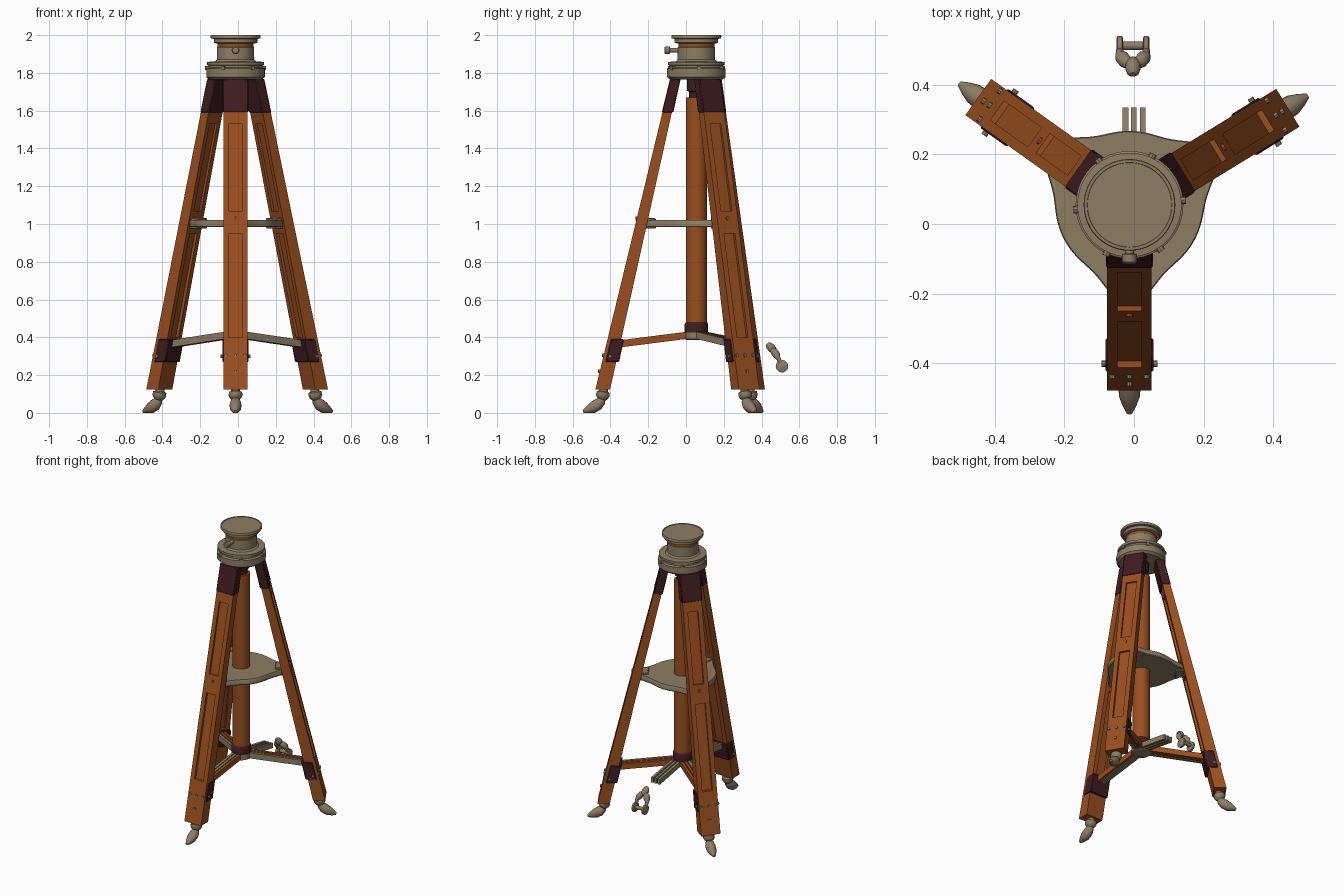
import bpy, bmesh, math
from mathutils import Vector

if "Cube" in bpy.data.objects:
    bpy.data.objects.remove(bpy.data.objects["Cube"])

CX, CY = -0.013, 0.055                      # centre axis of the tripod
LEGS = {"front": -90, "right": 31.5, "left": 144.5}


def material(name, rgb):
    m = bpy.data.materials.new(name)
    m.diffuse_color = (*rgb, 1)
    m.use_nodes = True
    m.node_tree.nodes["Principled BSDF"].inputs["Base Color"].default_value = m.diffuse_color
    return m


WOOD = material("orange wood", (0.32, 0.078, 0.014))
METAL = material("tan metal", (0.27, 0.21, 0.13))
MAROON = material("dark maroon", (0.050, 0.012, 0.015))


def finish(bm, name, mat, bevel=0):
    bmesh.ops.recalc_face_normals(bm, faces=bm.faces)
    me = bpy.data.meshes.new(name)
    bm.to_mesh(me)
    bm.free()
    me.shade_smooth()
    me.set_sharp_from_angle(angle=math.radians(35))
    me.materials.append(mat)
    ob = bpy.data.objects.new(name, me)
    bpy.context.collection.objects.link(ob)
    if bevel:
        mod = ob.modifiers.new("bevel", "BEVEL")
        mod.width, mod.segments = bevel, 1
    return ob


def place(a, r, t, z):
    """Point at radius r, sideways offset t, height z for direction a (degrees)."""
    c, s = math.cos(math.radians(a)), math.sin(math.radians(a))
    return Vector((CX + r * c - t * s, CY + r * s + t * c, z))


def loft(bm, rings):
    rows = [[bm.verts.new(p) for p in ring] for ring in rings]
    n = len(rows[0])
    for A, B in zip(rows, rows[1:]):
        for i in range(n):
            bm.faces.new((A[i], A[(i + 1) % n], B[(i + 1) % n], B[i]))
    bm.faces.new(rows[0])
    bm.faces.new(rows[-1])


def lathe(name, profile, mat, n=48):
    bm = bmesh.new()
    loft(bm, [[place(360 * i / n, r, 0, z) for i in range(n)] for r, z in profile])
    return finish(bm, name, mat)


def tube(bm, pts, n=14, flat=False):
    """Round tube through (point, radius) pairs."""
    ps = [Vector(p) for p, _ in pts]
    rings = []
    for i, (p, rad) in enumerate(pts):
        d = (ps[min(i + 1, len(ps) - 1)] - ps[max(i - 1, 0)]).normalized()
        side = d.cross(Vector((0, 0, 1)))
        side = side.normalized() if side.length > 1e-3 else Vector((1, 0, 0))
        up = side.cross(d)
        ring = [ps[i] + rad * (math.cos(k * math.tau / n) * side + math.sin(k * math.tau / n) * up)
                for k in range(n)]
        if flat:
            for v in ring:
                v.z = max(v.z, 0)
        rings.append(ring)
    loft(bm, rings)


def outer(z):
    return 0.18 + 0.242 * (1.59 - z)


def depth(z):
    return 0.05 + 0.019 * (1.59 - z)


def leg_block(bm, a, z0, z1, t0, t1, d0=0, d1=1):
    """Block that follows the leg slope; d0..d1 is the share of leg depth from the outer face."""
    loft(bm, [[place(a, outer(z) - d * depth(z), t, z)
               for t, d in ((t0, d0), (t1, d0), (t1, d1), (t0, d1))] for z in (z0, z1)])


def bar(bm, a, r0, z0, r1, z1, t0, t1, h):
    loft(bm, [[place(a, r, t, z + k) for t, k in ((t0, -h), (t1, -h), (t1, h), (t0, h))]
              for r, z in ((r0, z0), (r1, z1))])


# head: platform, neck and round top plate
lathe("head_base", [(0.14, 1.765), (0.155, 1.778), (0.155, 1.822), (0.142, 1.828), (0.142, 1.838),
                    (0.15, 1.842), (0.15, 1.858), (0.11, 1.861), (0.099, 1.87), (0.099, 1.935),
                    (0.09, 1.94)], METAL)
lathe("head_wood_ring", [(0.096, 1.937), (0.096, 1.957)], WOOD)
lathe("head_top_plate", [(0.1, 1.955), (0.115, 1.96), (0.115, 1.98), (0.131, 1.982), (0.132, 1.996),
                         (0.13, 2.0), (0.122, 2.0), (0.121, 1.998)], METAL)
bm = bmesh.new()
tube(bm, [(place(-90, r, 0, 1.92), w) for r, w in
          ((0.09, 0.013), (0.14, 0.013), (0.142, 0.021), (0.165, 0.021), (0.17, 0.016))])
finish(bm, "head_side_knob", METAL)
bm = bmesh.new()
for i in range(6):
    a = 60 * i + 5
    tube(bm, [(place(a, r, 0, 1.825), 0.011) for r in (0.13, 0.162)], 8)
finish(bm, "head_bolts", METAL)

# centre column with collars
lathe("column", [(0.055, 0.43), (0.055, 1.67)], WOOD, 32)
lathe("column_top_collar", [(0.035, 1.65), (0.04, 1.655), (0.04, 1.70), (0.05, 1.705), (0.05, 1.77)], MAROON, 32)
lathe("column_foot_collar", [(0.062, 0.425), (0.062, 0.47), (0.055, 0.482)], MAROON, 32)
lathe("brace_hub", [(0.05, 0.385), (0.062, 0.39), (0.062, 0.428)], METAL, 24)

# legs
for key, a in LEGS.items():
    bm = bmesh.new()
    for t0, t1 in ((-0.064, -0.034), (0.034, 0.064)):
        leg_block(bm, a, 0.125, 1.62, t0, t1)
    for z0, z1 in ((0.125, 0.40), (0.95, 1.07), (1.53, 1.62)):
        leg_block(bm, a, z0, z1, -0.034, 0.034)
    leg_block(bm, a, 0.39, 1.54, -0.036, 0.036, 0.25, 0.75)
    finish(bm, key + "_leg", WOOD)

    bm = bmesh.new()
    leg_block(bm, a, 1.59, 1.768, -0.068, 0.068, -0.06, 1.15)
    finish(bm, key + "_leg_top_bracket", MAROON, 0.005)
    bm = bmesh.new()
    leg_block(bm, a, 0.27, 0.39, -0.069, 0.069, 0.25, 1.2)
    finish(bm, key + "_leg_lower_clamp", MAROON, 0.004)

    # bolts: wooden plug in the middle, metal ones near the foot
    bm = bmesh.new()
    tube(bm, [(place(a, outer(1.03) + k, 0, 1.03), 0.011) for k in (-0.02, 0.006)], 8)
    finish(bm, key + "_leg_plug", WOOD)
    bm = bmesh.new()
    for t, z in ((-0.05, 0.305), (0, 0.305), (0.05, 0.305), (0, 0.22)):
        tube(bm, [(place(a, outer(z) + k, t, z), 0.009) for k in (-0.02, 0.009)], 8)
    tube(bm, [(place(a, outer(0.3) - 0.035, t, 0.3), 0.009) for t in (-0.08, 0.08)], 8)
    finish(bm, key + "_leg_bolts", METAL)

    # foot: ball joint and pointed shoe
    bm = bmesh.new()
    tube(bm, [(place(a, r, 0, z), w) for r, z, w in
              ((0.49, 0.13, 0.022), (0.492, 0.115, 0.024), (0.493, 0.11, 0.035), (0.496, 0.092, 0.037),
               (0.498, 0.078, 0.03), (0.50, 0.07, 0.02))])
    tube(bm, [(place(a, r, 0, z), w) for r, z, w in
              ((0.494, 0.082, 0.016), (0.505, 0.062, 0.026), (0.525, 0.042, 0.032), (0.552, 0.026, 0.03),
               (0.58, 0.014, 0.019), (0.6, 0.007, 0.008))], flat=True)
    finish(bm, key + "_foot", METAL)

    # lower brace: three strips, some of them wood
    strips = ((-0.032, -0.015), (-0.009, 0.007), (0.013, 0.031))
    wood = {"front": (2,), "right": (1, 2), "left": (0, 1)}[key]
    for i, (t0, t1) in enumerate(strips):
        bm = bmesh.new()
        bar(bm, a, 0.04, 0.412, 0.425, 0.363, t0, t1, 0.019)
        finish(bm, f"{key}_brace_strip_{i}", WOOD if i in wood else METAL)

    # tray clip
    bm = bmesh.new()
    bar(bm, a, 0.215, 1.003, 0.298, 1.006, -0.045, 0.045, 0.028)
    finish(bm, key + "_tray_clip", METAL, 0.004)

# open brace arm pointing backwards
bm = bmesh.new()
for t0, t1 in ((-0.046, -0.03), (-0.02, -0.005), (0.003, 0.02)):
    bar(bm, 90, 0.04, 0.412, 0.28, 0.37, t0, t1, 0.018)
finish(bm, "back_brace_fork", METAL)

# three-lobed tray
outline = []
for i in range(90):
    ang = i * 4
    gap = min(abs((ang - b + 180) % 360 - 180) for b in LEGS.values())
    outline.append((ang, 0.213 + 0.072 * math.exp(-(math.radians(gap) / 0.33) ** 2)))
bm = bmesh.new()
loft(bm, [[place(g, r * k, 0, z) for g, r in outline]
          for k, z in ((0.98, 0.983), (1, 0.988), (1, 1.016), (0.985, 1.021))])
finish(bm, "tray", METAL)

# loose forked fitting behind the tripod
bm = bmesh.new()
for s in (-1, 1):
    x = -0.003 + s * 0.038
    tube(bm, [((x - 0.009, 0.508, 0.247), 0.028), ((x - 0.006, 0.508, 0.247), 0.033),
              ((x + 0.006, 0.508, 0.247), 0.033), ((x + 0.009, 0.508, 0.247), 0.028)], 20)
    tube(bm, [((x, 0.50, 0.265), 0.011), ((x, 0.488, 0.29), 0.012), ((x - s * 0.006, 0.48, 0.305), 0.02),
              ((x - s * 0.016, 0.468, 0.322), 0.02), ((-0.003, 0.455, 0.335), 0.014)])
tube(bm, [((-0.038, 0.513, 0.25), 0.012), ((0.032, 0.513, 0.25), 0.012)])
tube(bm, [((-0.003, 0.475, 0.32), 0.01), ((-0.003, 0.465, 0.33), 0.019), ((-0.003, 0.45, 0.346), 0.023),
          ((-0.003, 0.437, 0.36), 0.018), ((-0.003, 0.43, 0.367), 0.008)])
finish(bm, "loose_fork_fitting", METAL)
